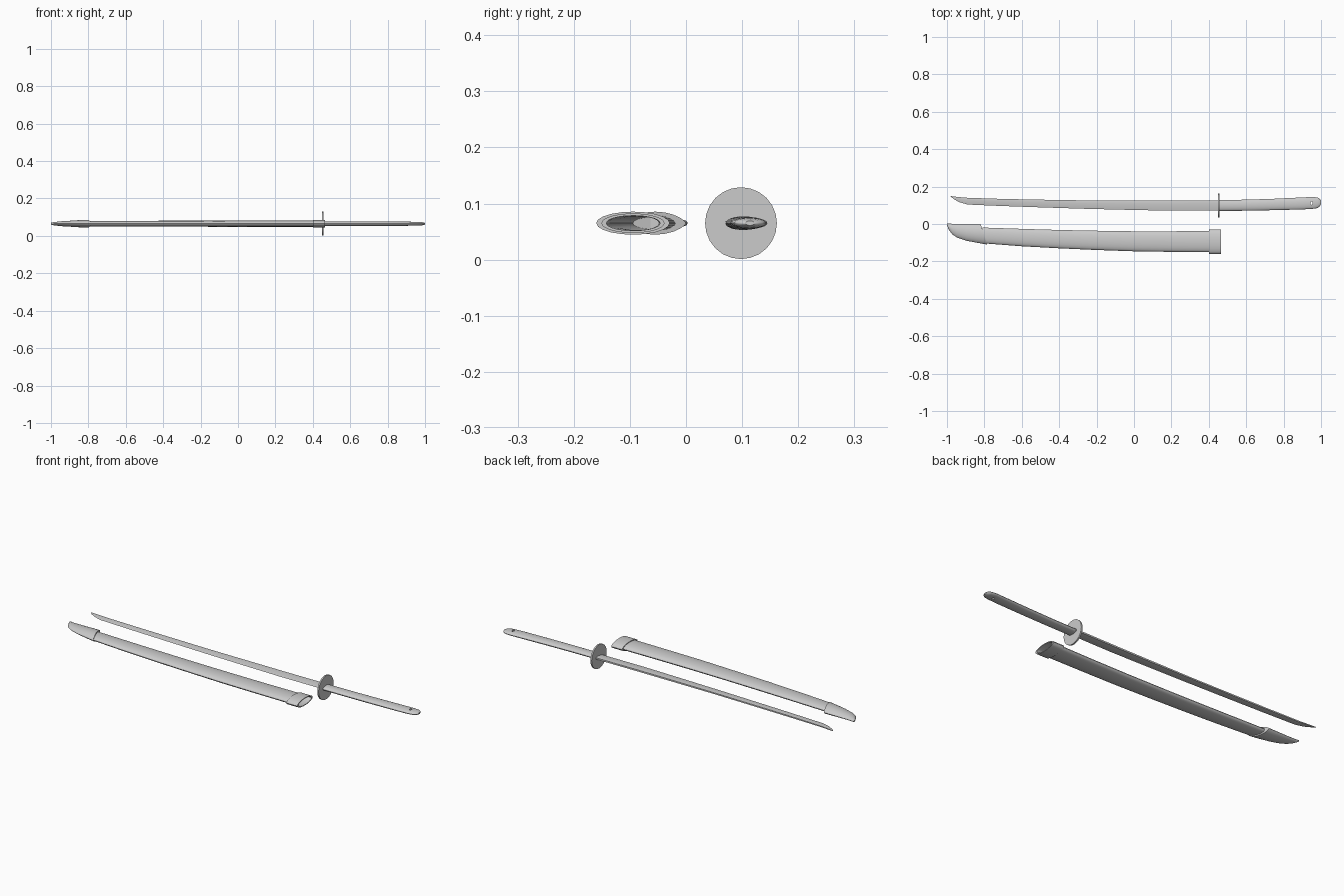
import bpy, bmesh, math

if "Cube" in bpy.data.objects:
    bpy.data.objects.remove(bpy.data.objects["Cube"])

Z = 0.065  # height of the centre plane of both pieces


def oval(n, p):
    """Oval section in (v across 0..1, w thickness -1..1); p > 1 pinches the edges."""
    pts = []
    for i in range(n):
        a = 2 * math.pi * i / n
        s = math.sin(a)
        pts.append(((1 + math.cos(a)) / 2, math.copysign(abs(s) ** p, s)))
    return pts


def loft(name, section, stations, closed=False):
    """Skin sections between stations (x_low, y_low, x_high, y_high, half_thickness)."""
    bm = bmesh.new()
    rings = [[bm.verts.new((xl + (xh - xl) * v, yl + (yh - yl) * v, Z + w * h))
              for v, w in section] for xl, yl, xh, yh, h in stations]
    n = len(section)
    pairs = list(zip(rings, rings[1:]))
    if closed:
        pairs.append((rings[-1], rings[0]))
    else:
        bm.faces.new(rings[0])
        bm.faces.new(rings[-1])
    for a, b in pairs:
        for i in range(n):
            j = (i + 1) % n
            bm.faces.new((a[i], a[j], b[j], b[i]))
    bmesh.ops.recalc_face_normals(bm, faces=bm.faces)
    me = bpy.data.meshes.new(name)
    bm.to_mesh(me)
    bm.free()
    ob = bpy.data.objects.new(name, me)
    bpy.context.collection.objects.link(ob)
    smooth(ob, 35)
    return ob


def smooth(ob, deg):
    bpy.ops.object.select_all(action='DESELECT')
    ob.select_set(True)
    bpy.context.view_layer.objects.active = ob
    bpy.ops.object.shade_smooth_by_angle(angle=math.radians(deg))


def straight(rows):
    return [(x, lo, x, hi, h) for x, lo, hi, h in rows]


# Blade: flat spine, ridge line, sharp lower edge
blade_section = [(0, 0), (0.65, 1), (1, 0.6), (1, -0.6), (0.65, -1)]
loft("blade", blade_section, straight([
    (0.46, 0.073, 0.127, 0.007), (0.2, 0.071, 0.125, 0.007), (0.0, 0.075, 0.125, 0.007),
    (-0.25, 0.081, 0.126, 0.006), (-0.5, 0.089, 0.130, 0.006), (-0.7, 0.096, 0.134, 0.006),
    (-0.89, 0.104, 0.140, 0.005), (-0.935, 0.117, 0.144, 0.004),
    (-0.965, 0.134, 0.147, 0.003), (-0.98, 0.148, 0.150, 0.001)]))

# Handle with rounded end
handle = loft("handle", oval(24, 1), straight([
    (0.45, 0.070, 0.128, 0.012), (0.6, 0.071, 0.130, 0.012), (0.75, 0.074, 0.135, 0.012),
    (0.9, 0.078, 0.142, 0.011), (0.955, 0.081, 0.145, 0.010), (0.98, 0.085, 0.142, 0.009),
    (0.993, 0.094, 0.135, 0.007), (1.0, 0.106, 0.122, 0.004)]))

# Small cord hole near the handle end
bpy.ops.mesh.primitive_cylinder_add(vertices=12, radius=0.008, depth=0.1,
                                    location=(0.95, 0.112, Z))
cutter = bpy.context.object
cutter.name = "cord_hole_cutter"
cutter.scale = (0.7, 1.2, 1)
cutter.hide_render = True
cutter.hide_set(True)
hole = handle.modifiers.new("cord_hole", 'BOOLEAN')
hole.operation = 'DIFFERENCE'
hole.object = cutter

# Round guard
bpy.ops.mesh.primitive_cylinder_add(vertices=24, radius=0.064, depth=0.008,
                                    location=(0.452, 0.098, Z), rotation=(0, math.pi / 2, 0))
guard = bpy.context.object
guard.name = "guard"
smooth(guard, 35)

# Scabbard: outer skin, then back along the hollow inside
outer = [(-0.81, -0.103, -0.019, 0.014), (-0.6, -0.119, -0.026, 0.015),
         (-0.4, -0.130, -0.032, 0.016), (-0.2, -0.139, -0.036, 0.016),
         (0.0, -0.146, -0.039, 0.017), (0.2, -0.149, -0.039, 0.017),
         (0.42, -0.151, -0.037, 0.017)]
wall = 0.006
inner = [(x, lo + wall * 1.5, hi - wall * 1.5, h - wall * 0.6) for x, lo, hi, h in outer[::-1]]
inner[-1] = (-0.80,) + inner[-1][1:]
loft("scabbard", oval(20, 1), straight(outer + inner))

# Collar ring round the mouth
loft("scabbard_mouth", oval(20, 1), straight([
    (0.4, -0.160, -0.029, 0.0205), (0.465, -0.160, -0.029, 0.0205),
    (0.465, -0.150, -0.039, 0.0165), (0.4, -0.150, -0.039, 0.0165)]), closed=True)

# Pointed end cap with slanted rim
loft("scabbard_tip", oval(20, 1.4), [
    (-0.785, -0.110, -0.82, 0.0, 0.0205), (-0.84, -0.100, -0.86, 0.0, 0.019),
    (-0.893, -0.090, -0.90, 0.0, 0.016), (-0.947, -0.072, -0.945, 0.0, 0.013),
    (-0.972, -0.055, -0.97, 0.001, 0.010), (-0.988, -0.034, -0.988, 0.002, 0.008),
    (-1.0, -0.008, -1.0, 0.003, 0.005)])
